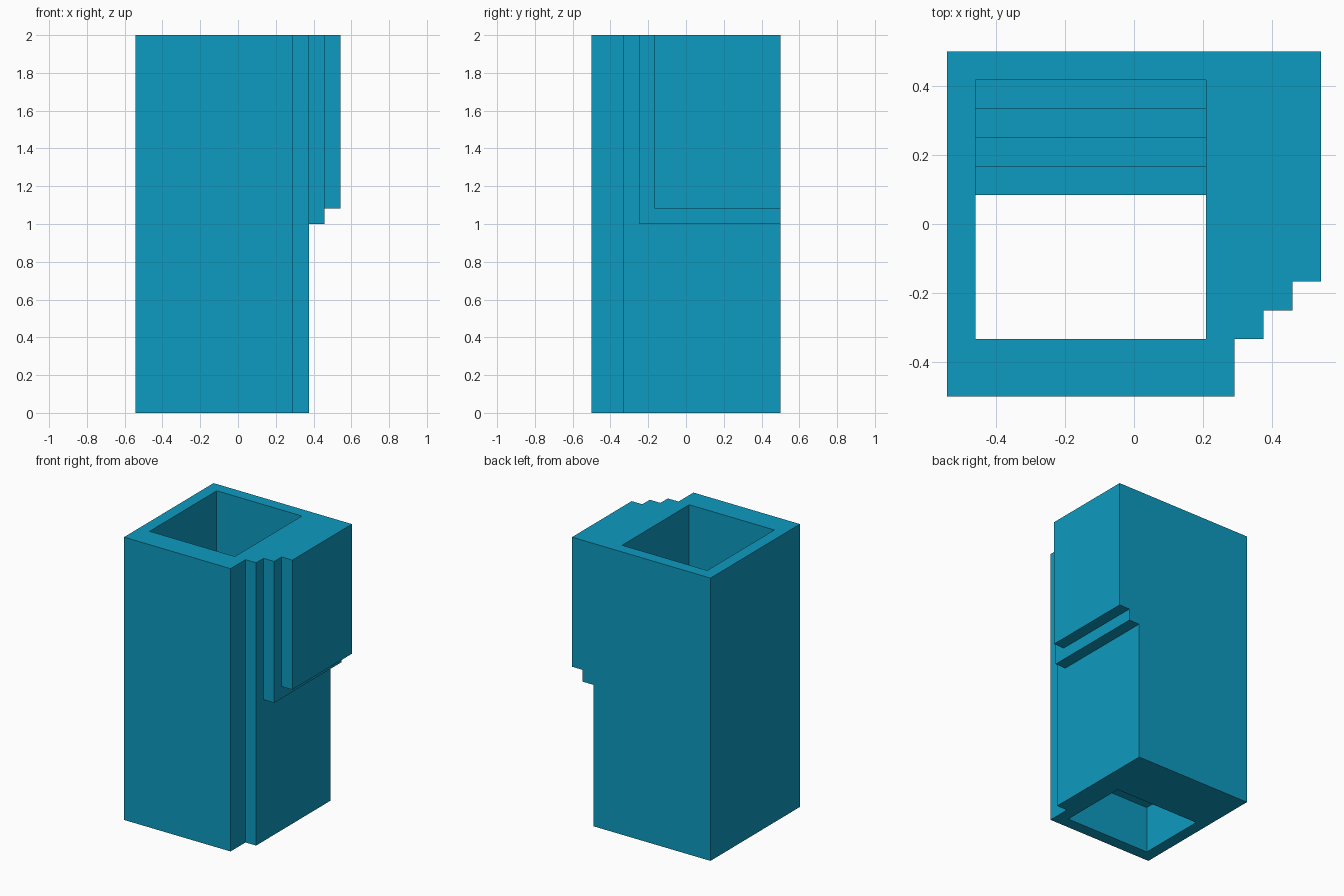
import bpy, bmesh
from mathutils import Vector

cube = bpy.data.objects.get("Cube")
if cube:
    bpy.data.objects.remove(cube, do_unlink=True)

U = 1 / 12          # one block of the stepped stonework
TOP = 2.0

blue = bpy.data.materials.new("blue")
blue.use_nodes = True
blue.diffuse_color = (0.004, 0.328, 0.533, 1)
blue.node_tree.nodes["Principled BSDF"].inputs["Base Color"].default_value = blue.diffuse_color


def extrude(name, points, direction):
    """Closed solid made by sweeping a flat outline along a direction."""
    bm = bmesh.new()
    face = bm.faces.new([bm.verts.new(p) for p in points])
    swept = bmesh.ops.extrude_face_region(bm, geom=[face])["geom"]
    bmesh.ops.translate(bm, vec=Vector(direction),
                        verts=[g for g in swept if isinstance(g, bmesh.types.BMVert)])
    bmesh.ops.recalc_face_normals(bm, faces=bm.faces)
    mesh = bpy.data.meshes.new(name)
    bm.to_mesh(mesh)
    bm.free()
    mesh.materials.append(blue)
    obj = bpy.data.objects.new(name, mesh)
    bpy.context.collection.objects.link(obj)
    return obj


# Main shaft, with one notch at its front corner
plan = [(-6.5, -6), (3.5, -6), (3.5, -4), (4.5, -4), (4.5, 6), (-6.5, 6)]
shaft = extrude("chimney_shaft", [(x * U, y * U, 0) for x, y in plan], (0, 0, TOP))

# Flue: side profile leaning backwards, with four ledges behind and one in front
profile = [(-5, -1), (1, -1)]
for i in range(4):
    profile += [(1 + i, 4 + i), (2 + i, 4 + i)]
profile += [(5, 25), (-4, 25), (-4, 4), (-5, 4)]
flue = extrude("flue_cutter", [(-5.5 * U, y * U, z * U) for y, z in profile], (8 * U, 0, 0))
flue.hide_render = True

cut = shaft.modifiers.new("flue", 'BOOLEAN')
cut.operation = 'DIFFERENCE'
cut.solver = 'EXACT'
cut.object = flue
bpy.context.view_layer.objects.active = shaft
bpy.ops.object.modifier_apply(modifier=cut.name)
bpy.data.objects.remove(flue, do_unlink=True)

# Stepped corbels on the side, each one block further out, back and up
for i, name in enumerate(("inner_corbel", "outer_corbel")):
    x0, x1, y0, z0 = 4.5 + i, 5.5 + i, i - 3, 12 + i
    outline = [(x0, y0), (x1, y0), (x1, 6), (x0, 6)]
    extrude(name, [(x * U, y * U, z0 * U) for x, y in outline], (0, 0, TOP - z0 * U))
